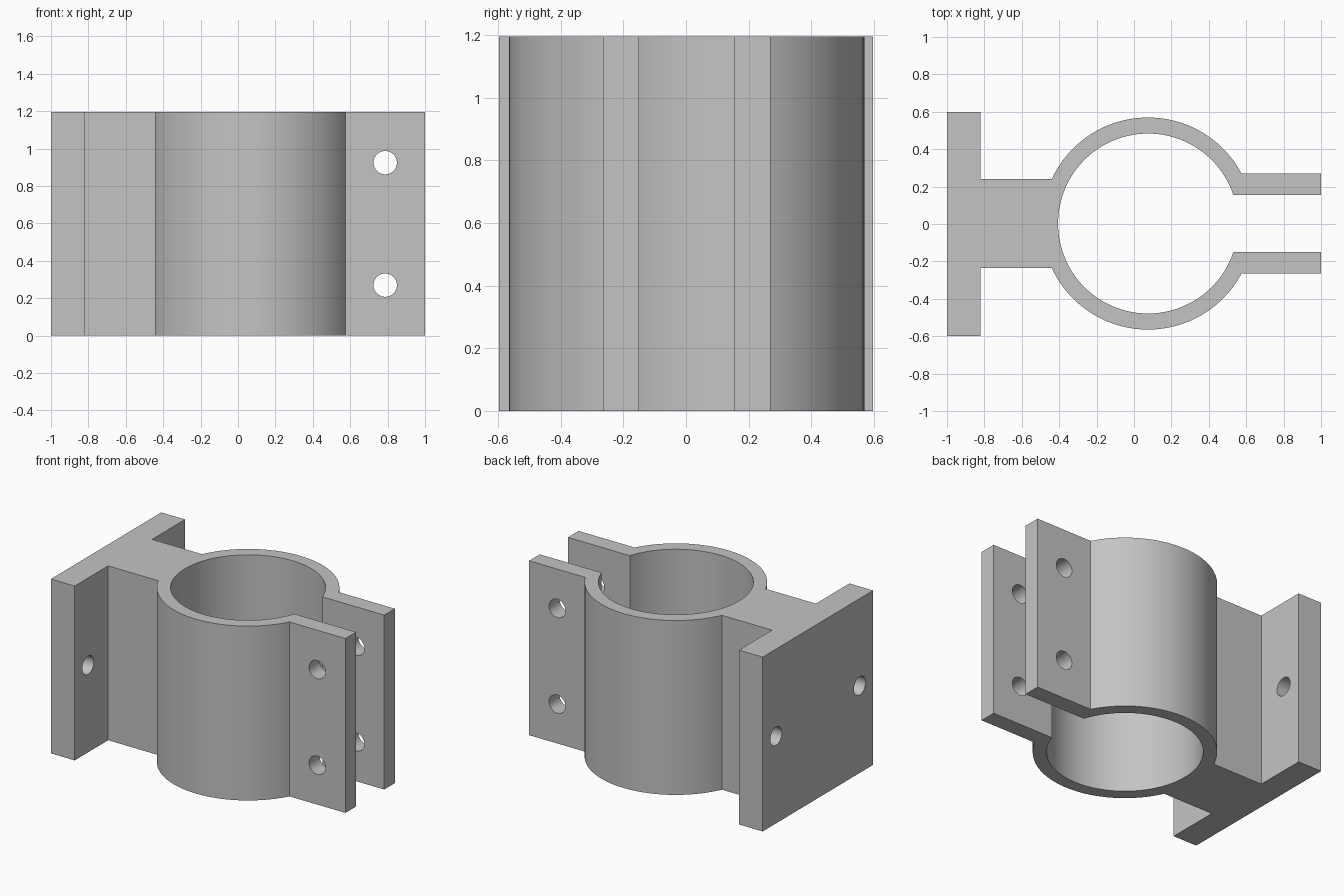
import bpy
import bmesh
from math import asin, cos, sin, pi, sqrt
from mathutils import Matrix, Vector

cube = bpy.data.objects.get("Cube")
if cube:
    bpy.data.objects.remove(cube, do_unlink=True)

HEIGHT = 1.195
CX, OFFSET = 0.075, 0.0025      # ring centre
OUTER, INNER = 0.567, 0.481     # ring radii
NECK, PLATE = 0.2375, 0.5975    # half widths
GAP, EAR = 0.1525, 0.2675       # inner and outer half widths of the ears
HOLE = 0.0625

grey = bpy.data.materials.new("plain grey")
grey.use_nodes = True
grey.diffuse_color = (0.55, 0.55, 0.55, 1)
grey.node_tree.nodes["Principled BSDF"].inputs["Base Color"].default_value = grey.diffuse_color


def arc(radius, start, end, steps):
    angles = [start + (end - start) * i / steps for i in range(steps + 1)]
    return [(CX + radius * cos(a), radius * sin(a)) for a in angles]


# Half of the outline: plate, neck, ring, ear, then back along the bore
half = [(-1, PLATE), (-0.82, PLATE), (-0.82, NECK)]
half += arc(OUTER, pi - asin(NECK / OUTER), asin(EAR / OUTER), 40)
half += [(1, EAR), (1, GAP)]
half += arc(INNER, asin(GAP / INNER), pi, 48)
outline = half + [(x, -y) for x, y in reversed(half[:-1])]

# Extrude the outline into the clamp body
bm = bmesh.new()
base = bm.faces.new([bm.verts.new((x, y + OFFSET * (x > -0.9 and abs(y) < PLATE), 0))
                     for x, y in outline])
top = bmesh.ops.extrude_face_region(bm, geom=[base])["geom"]
bmesh.ops.translate(bm, vec=(0, 0, HEIGHT),
                    verts=[g for g in top if isinstance(g, bmesh.types.BMVert)])
bmesh.ops.recalc_face_normals(bm, faces=bm.faces)
mesh = bpy.data.meshes.new("pipe_clamp")
bm.to_mesh(mesh)
bm.free()
mesh.materials.append(grey)
clamp = bpy.data.objects.new("pipe_clamp", mesh)
bpy.context.collection.objects.link(clamp)


# Bolt holes: two through both ears, two through the mounting plate
def add_hole(bm, centre, axis, depth):
    turn = Vector((0, 0, 1)).rotation_difference(Vector(axis)).to_matrix().to_4x4()
    bmesh.ops.create_cone(bm, cap_ends=True, segments=40, radius1=HOLE, radius2=HOLE,
                          depth=depth, matrix=Matrix.Translation(centre) @ turn)


bm = bmesh.new()
for z in (0.27, 0.925):
    add_hole(bm, (0.787, 0, z), (0, 1, 0), 1)
for side in (-1, 1):
    add_hole(bm, (-0.91, side * 0.453, HEIGHT / 2), (1, 0, 0), 0.4)
cut_mesh = bpy.data.meshes.new("bolt_hole_cutter")
bm.to_mesh(cut_mesh)
bm.free()
cut_mesh.materials.append(grey)
cutter = bpy.data.objects.new("bolt_hole_cutter", cut_mesh)
cutter.hide_render = True
bpy.context.collection.objects.link(cutter)

boolean = clamp.modifiers.new("bolt_holes", "BOOLEAN")
boolean.operation = "DIFFERENCE"
boolean.solver = "EXACT"
boolean.object = cutter

# Bake the holes, drop the cutter and smooth the round walls
bpy.ops.object.select_all(action="DESELECT")
clamp.select_set(True)
bpy.context.view_layer.objects.active = clamp
bpy.ops.object.modifier_apply(modifier=boolean.name)
bpy.data.objects.remove(cutter, do_unlink=True)
bpy.ops.object.shade_smooth_by_angle(angle=pi / 6)
